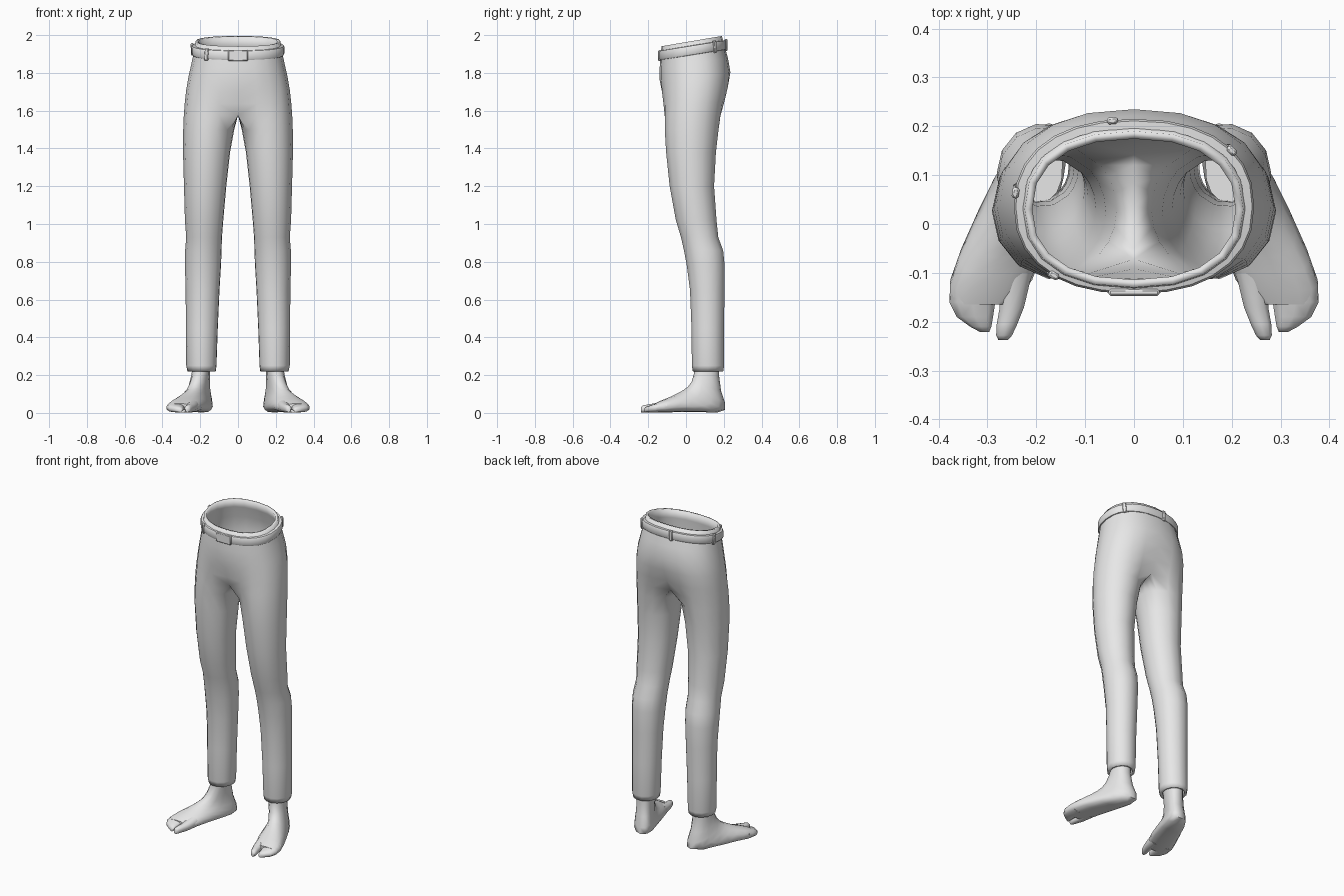
import bpy, bmesh, math
from mathutils import Matrix, Vector

if "Cube" in bpy.data.objects:
    bpy.data.objects.remove(bpy.data.objects["Cube"])

GREY = (0.8, 0.8, 0.8, 1)
grey = bpy.data.materials.new("plain_grey")
grey.use_nodes = True
grey.diffuse_color = GREY
grey.node_tree.nodes["Principled BSDF"].inputs["Base Color"].default_value = GREY


def finish(name, bm, mirror=False, thickness=0, bevel=0, angle=50):
    mesh = bpy.data.meshes.new(name)
    bm.to_mesh(mesh)
    bm.free()
    mesh.materials.append(grey)
    ob = bpy.data.objects.new(name, mesh)
    bpy.context.collection.objects.link(ob)
    bpy.ops.object.select_all(action="DESELECT")
    ob.select_set(True)
    bpy.context.view_layer.objects.active = ob
    bpy.ops.object.shade_smooth_by_angle(angle=math.radians(angle))
    if mirror:
        ob.modifiers.new("mirror", "MIRROR").use_clip = True
    if thickness:
        wall = ob.modifiers.new("cloth", "SOLIDIFY")
        wall.thickness, wall.offset = thickness, -1
    if bevel:
        ob.modifiers.new("bevel", "BEVEL").width = bevel
    return ob


def loft(bm, rings, caps=False, keep=lambda a, k: True):
    """Skin a list of closed point rings with quads."""
    loops = [[bm.verts.new(p) for p in ring] for ring in rings]
    n = len(loops[0])
    for a, (low, high) in enumerate(zip(loops, loops[1:])):
        for k in range(n):
            if keep(a, k):
                j = (k + 1) % n
                bm.faces.new((low[k], low[j], high[j], high[k]))
    if caps:
        bm.faces.new(loops[0][::-1])
        bm.faces.new(loops[-1])


def power(v, p=0.87):
    return math.copysign(abs(v) ** p, v)


# Trousers: height, outer x, inner x, front y, back y, blend from leg to hip
ARC, INNER = 10, 6
sections = [
    (0.22, .268, .118, .035, .198, 0), (0.25, .274, .114, .030, .203, 0),
    (0.45, .276, .107, .028, .202, 0), (0.65, .277, .098, .020, .205, 0),
    (0.78, .281, .090, .003, .206, 0), (0.86, .280, .087, -.012, .198, 0),
    (0.93, .274, .085, -.028, .172, 0), (1.02, .281, .078, -.055, .163, 0),
    (1.20, .286, .062, -.088, .150, 0), (1.38, .291, .042, -.107, .160, 0),
    (1.50, .290, .020, -.114, .174, 0), (1.575, .287, 0, -.120, .190, .25),
    (1.64, .282, 0, -.127, .210, .6), (1.71, .274, 0, -.135, .229, .85),
    (1.78, .262, 0, -.139, .235, 1), (1.85, .246, 0, -.140, .222, 1),
    (1.92, .232, 0, -.134, .202, 1), (1.969, .224, 0, -.130, .190, 1),
]
CROTCH = 11


def trouser_ring(index):
    z, outer, inner, front, back, blend = sections[index]
    cy, ry = (front + back) / 2, (back - front) / 2
    cx, rx = (outer + inner) / 2, (outer - inner) / 2
    ring = []
    for k in range(ARC + INNER):
        if k <= ARC:
            t = math.radians(-135 + 270 * k / ARC)
            h = math.radians(-90 + 180 * k / ARC)
        else:
            t = math.radians(135 + 90 * (k - ARC) / INNER)
            h = math.radians(90 + 180 * (k - ARC) / INNER)
        leg = Vector((cx + rx * math.cos(t), cy + ry * math.sin(t)))
        hip = Vector((outer * power(math.cos(h)), cy + ry * power(math.sin(h))))
        p = leg.lerp(hip, blend)
        if index >= CROTCH and (k == 0 or k >= ARC):
            p.x = 0
        tilt = 0.17 * min(1, max(0, (z - 1.6) / 0.27))
        ring.append((p.x, p.y, z + tilt * (p.y - .035)))
    return ring


bm = bmesh.new()
loft(bm, [trouser_ring(i) for i in range(len(sections))],
     keep=lambda a, k: a < CROTCH or k < ARC)
bmesh.ops.delete(bm, geom=[v for v in bm.verts if not v.link_faces], context="VERTS")
finish("trousers", bm, mirror=True, thickness=0.016)


# Belt: a tilted band around the waist
def waist(angle, offset, dz):
    x = (.232 + offset) * power(math.cos(angle))
    y = .036 + (.165 + offset) * power(math.sin(angle))
    return Vector((x, y, 1.92 + dz + 0.16 * (y - .035)))


bm = bmesh.new()
profile = [(-.006, -.026), (.010, -.024), (.014, -.016), (.014, .016),
           (.010, .024), (-.006, .026)]
loft(bm, [[waist(math.tau * k / 28, o, dz) for k in range(28)] for o, dz in profile])
finish("belt", bm, angle=35)


# Buckle and belt loops: small plates that follow the belt
def belt_plate(name, degrees, size, offset):
    a = math.radians(degrees)
    tangent = (waist(a + .05, 0, 0) - waist(a - .05, 0, 0)).normalized()
    out = tangent.cross(Vector((0, 0, 1))).normalized()
    up = out.cross(tangent)
    frame = Matrix((tangent, out, up)).transposed().to_4x4()
    bm = bmesh.new()
    bmesh.ops.create_cube(bm, size=1, matrix=Matrix.Translation(waist(a, offset, 0))
                          @ frame @ Matrix.Diagonal((*size, 1)))
    bmesh.ops.recalc_face_normals(bm, faces=bm.faces)
    finish(name, bm, bevel=0.004)


belt_plate("belt_buckle", -90, (.104, .014, .058), .011)
for name, degrees in (("front_belt_loop", 230), ("side_belt_loop", 172),
                      ("back_belt_loop", 98), ("left_belt_loop", 38)):
    belt_plate(name, degrees, (.022, .014, .064), .012)


# Feet: rings swing from level at the ankle to upright at the toes
# top y, top z, bottom y, bottom z, half width
foot = [(.045, .27, .175, .27, .048), (.043, .21, .176, .19, .048),
        (.030, .165, .186, .115, .052), (.010, .138, .206, .055, .057),
        (-.012, .122, .206, .016, .063), (-.040, .106, .165, .002, .071),
        (-.070, .091, .080, .004, .079), (-.105, .076, -.020, .006, .085),
        (-.140, .062, -.100, .002, .084), (-.165, .050, -.160, .002, .068)]


def foot_ring(ty, tz, by, bz, w, n=14):
    ring = []
    for k in range(n):
        a = math.tau * k / n
        f = (1 - power(math.cos(a), .8)) / 2
        y, z = ty + (by - ty) * f, tz + (bz - tz) * f
        cx = .194 + (.056 - .37 * y) * min(1, max(0, (.24 - z) / .14))
        low = 1 + .15 * (f - .5)
        ring.append((cx + w * low * power(math.sin(a), .9), y, z))
    return ring


def toe_ring(y, cx, w, top, n=10):
    turns = [math.tau * k / n for k in range(n)]
    return [(cx + w * power(math.sin(a)), y, .003 + (top - .003) * (1 + power(math.cos(a))) / 2)
            for a in turns]


big_toe = [(-.10, .243, .036, .068), (-.17, .250, .026, .050), (-.205, .260, .022, .044),
           (-.228, .266, .017, .040), (-.238, .268, .010, .030)]
small_toes = [(-.10, .322, .050, .066), (-.16, .331, .049, .050), (-.19, .326, .039, .040),
              (-.210, .314, .023, .033), (-.221, .306, .010, .024)]

bm = bmesh.new()
loft(bm, [foot_ring(*s) for s in foot], caps=True)
for toes in (big_toe, small_toes):
    loft(bm, [toe_ring(*s) for s in toes], caps=True)
bmesh.ops.recalc_face_normals(bm, faces=bm.faces)
finish("feet", bm, mirror=True, angle=60)
